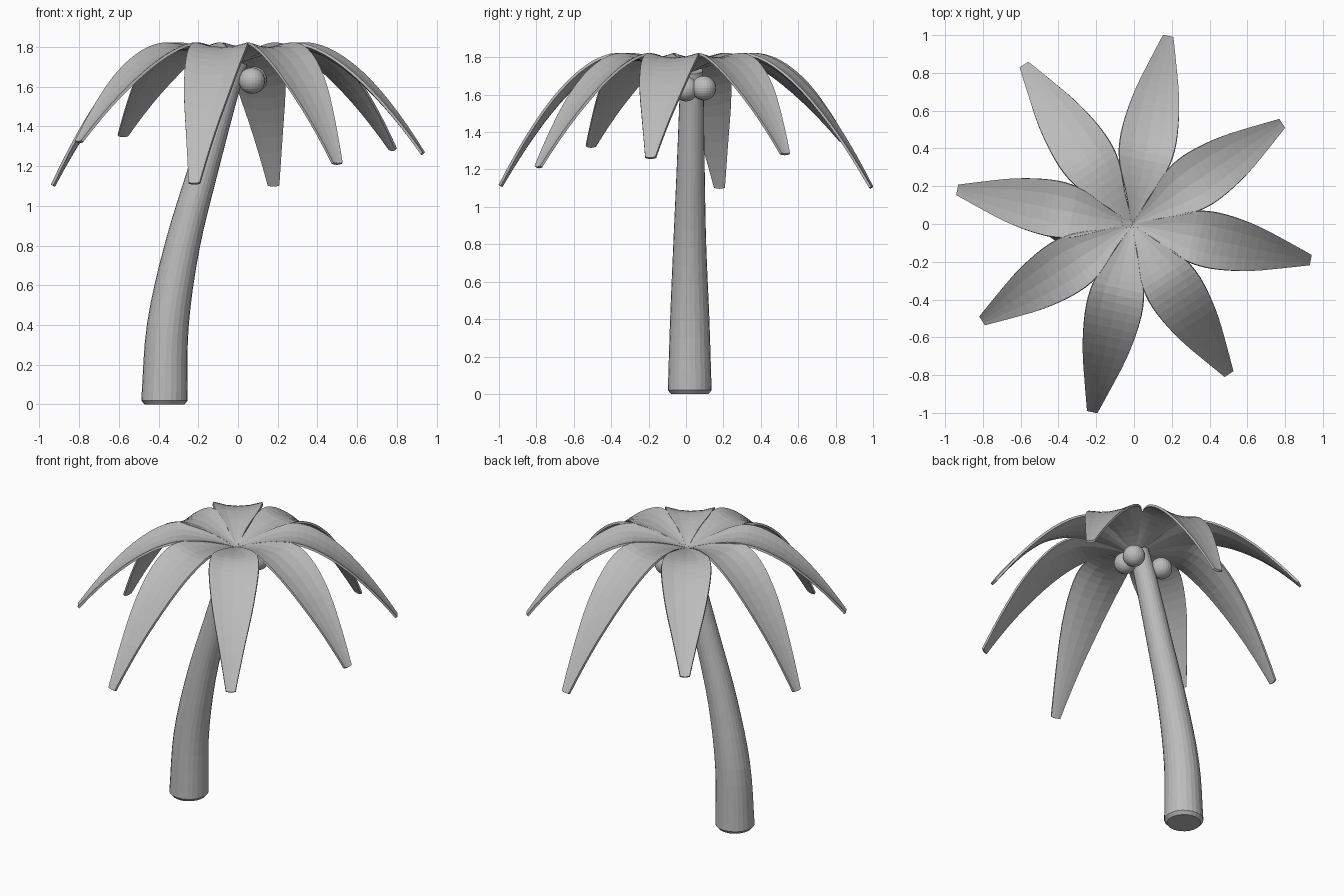
import bpy, bmesh
from math import sin, cos, pi, atan2, hypot
from mathutils import Vector

cube = bpy.data.objects.get("Cube")
if cube:
    bpy.data.objects.remove(cube)

grey = bpy.data.materials.new("plain grey")
grey.use_nodes = True
COLOUR = (0.5, 0.5, 0.5, 1)
grey.diffuse_color = COLOUR
grey.node_tree.nodes["Principled BSDF"].inputs["Base Color"].default_value = COLOUR


def finish(bm, name):
    bmesh.ops.recalc_face_normals(bm, faces=bm.faces)
    mesh = bpy.data.meshes.new(name)
    bm.to_mesh(mesh)
    bm.free()
    mesh.materials.append(grey)
    obj = bpy.data.objects.new(name, mesh)
    bpy.context.collection.objects.link(obj)
    return obj


def smooth_steps(points, steps):
    """Catmull-Rom interpolation through a short list of tuples."""
    pts = [Vector(p) for p in points]
    pts = [2 * pts[0] - pts[1]] + pts + [2 * pts[-1] - pts[-2]]
    out = []
    for a, b, c, d in zip(pts, pts[1:], pts[2:], pts[3:]):
        for i in range(steps):
            t = i / steps
            out.append(0.5 * (2 * b + (c - a) * t + (2 * a - 5 * b + 4 * c - d) * t * t
                              + (3 * b - a - 3 * c + d) * t ** 3))
    return out + [pts[-2]]


# Trunk: rings swept along a leaning curve (x, y, z, radius)
def make_trunk(sides=24):
    path = smooth_steps([(-.37, .02, .02, .117), (-.353, .02, .4, .105), (-.28, .02, .8, .088),
                         (-.17, .025, 1.2, .075), (-.06, .03, 1.58, .065), (-.01, .03, 1.73, .06)], 4)
    rings = [(Vector((-.37, .02, 0)), .1)] + [(Vector(p[:3]), p[3]) for p in path]
    bm = bmesh.new()
    loops = []
    for i, (centre, radius) in enumerate(rings):
        ahead = rings[min(i + 1, len(rings) - 1)][0] - rings[max(i - 1, 0)][0]
        ahead = Vector((0, 0, 1)) if i < 2 else ahead.normalized()
        side = Vector((0, 1, 0)).cross(ahead).normalized()
        front = ahead.cross(side)
        angles = [2 * pi * k / sides for k in range(sides)]
        loops.append([bm.verts.new(centre + radius * (side * cos(a) + front * sin(a))) for a in angles])
    for low, high in zip(loops, loops[1:]):
        for k in range(sides):
            n = (k + 1) % sides
            bm.faces.new((low[k], low[n], high[n], high[k]))
    bm.faces.new(loops[0])
    bm.faces.new(loops[-1])
    finish(bm, "trunk")


# Palm leaves: arched, slightly cupped strips with a blunt tip
WIDTHS = smooth_steps([(0, .01), (.15, .12), (.3, .25), (.42, .295), (.55, .285),
                       (.7, .235), (.85, .15), (1, .058)], 3)
BASE_Z, PEAK_Z, PEAK_T = 1.72, 1.792, .34


def make_leaf(name, tip_x, tip_y, tip_z, across=4):
    centre = Vector((-.01, 0, 0))
    span = Vector((tip_x, tip_y, 0)) - centre
    side = Vector((-span.y, span.x, 0)).normalized()
    bm = bmesh.new()
    rows = []
    for t, width in WIDTHS:
        if t < PEAK_T:
            z = BASE_Z + (PEAK_Z - BASE_Z) * sin(t / PEAK_T * pi / 2)
        else:
            z = PEAK_Z - (PEAK_Z - tip_z) * ((t - PEAK_T) / (1 - PEAK_T)) ** 1.7
        row = []
        for k in range(across + 1):
            s = 2 * k / across - 1
            lift = .09 * width * s * s
            row.append(bm.verts.new(centre + span * t + side * (s * width / 2) + Vector((0, 0, z + lift))))
        rows.append(row)
    for a, b in zip(rows, rows[1:]):
        for k in range(across):
            bm.faces.new((a[k], b[k], b[k + 1], a[k + 1]))
    leaf = finish(bm, name)
    solid = leaf.modifiers.new("thickness", "SOLIDIFY")
    solid.thickness = .014
    solid.offset = 0


TIPS = [(.18, .99, 1.1), (.78, .53, 1.28), (.93, -.19, 1.26), (.5, -.79, 1.21),
        (-.22, -.99, 1.11), (-.8, -.51, 1.32), (-.93, .18, 1.1), (-.58, .84, 1.35)]
make_trunk()
for i, tip in enumerate(TIPS):
    make_leaf(f"leaf_{i + 1}", *tip)

# Coconuts clustered under the crown
for i, spot in enumerate([(.07, 0, 1.63), (.08, .095, 1.635), (-.14, .085, 1.635)]):
    bm = bmesh.new()
    bmesh.ops.create_uvsphere(bm, u_segments=24, v_segments=14, radius=.066)
    bmesh.ops.translate(bm, verts=bm.verts, vec=spot)
    finish(bm, f"coconut_{i + 1}")
